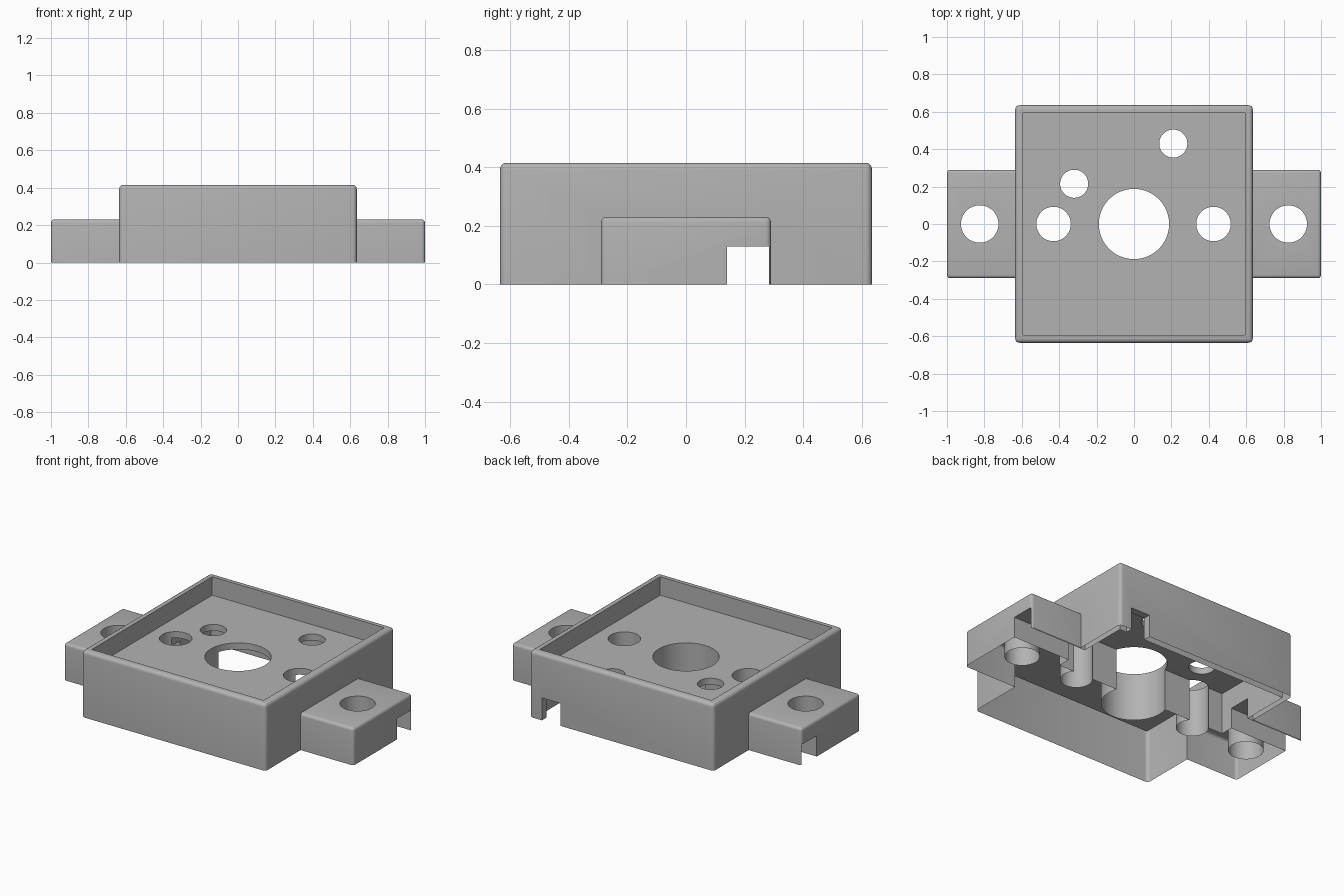
import bpy, bmesh
from mathutils import Vector

cube = bpy.data.objects.get("Cube")
if cube:
    bpy.data.objects.remove(cube, do_unlink=True)

grey = bpy.data.materials.new("plain_grey")
grey.use_nodes = True
colour = (0.45, 0.45, 0.45, 1)
grey.diffuse_color = colour
grey.node_tree.nodes["Principled BSDF"].inputs["Base Color"].default_value = colour


def make_object(name, bm):
    bmesh.ops.recalc_face_normals(bm, faces=bm.faces)
    mesh = bpy.data.meshes.new(name)
    bm.to_mesh(mesh)
    bm.free()
    obj = bpy.data.objects.new(name, mesh)
    bpy.context.collection.objects.link(obj)
    mesh.materials.append(grey)
    return obj


def box(name, x, y, z, round_edges=0):
    """Box from (min, max) ranges, rounded everywhere except at the base."""
    bm = bmesh.new()
    bmesh.ops.create_cube(bm, size=1)
    for v in bm.verts:
        v.co = Vector([r[0] if c < 0 else r[1] for c, r in zip(v.co, (x, y, z))])
    if round_edges:
        edges = [e for e in bm.edges if max(v.co.z for v in e.verts) > z[0] + 1e-4]
        bmesh.ops.bevel(bm, geom=edges, offset=round_edges, segments=4,
                        profile=0.5, affect='EDGES')
    return make_object(name, bm)


def peg(name, x, y, radius):
    bm = bmesh.new()
    bmesh.ops.create_cone(bm, cap_ends=True, segments=48, radius1=radius,
                          radius2=radius, depth=2)
    bmesh.ops.translate(bm, verts=bm.verts, vec=(x, y, 0))
    return make_object(name, bm)


def combine(target, tool, operation):
    tool.hide_render = True
    mod = target.modifiers.new(operation.lower(), 'BOOLEAN')
    mod.operation = operation
    mod.solver = 'EXACT'
    mod.object = tool
    bpy.context.view_layer.objects.active = target
    bpy.ops.object.modifier_apply(modifier=mod.name)
    bpy.data.objects.remove(tool, do_unlink=True)


# Square housing with a mounting ear on each side
half = 0.635
housing = box("switch_housing", (-half, half), (-half, half), (0, 0.415), 0.022)
for side in (-1, 1):
    span = sorted((side * 0.5, side))
    combine(housing, box("ear", span, (-0.29, 0.29), (0, 0.23), 0.018), 'UNION')

# Shallow tray in the top
combine(housing, box("tray", (-0.593, 0.593), (-0.593, 0.593), (0.3, 0.6)), 'DIFFERENCE')

# Socket pocket underneath, wire channel through both ears, exit at the back
combine(housing, box("pocket", (-0.6, 0.6), (0.06, 0.59), (-0.1, 0.26)), 'DIFFERENCE')
combine(housing, box("channel", (-1.1, 1.1), (0.14, 0.283), (-0.1, 0.13)), 'DIFFERENCE')
combine(housing, box("back_exit", (0.42, 0.55), (0.5, 0.8), (-0.1, 0.14)), 'DIFFERENCE')

# Through holes: centre post, side posts, pins and ear screws
for x, y, radius in ((0, 0, 0.188), (-0.43, 0, 0.092), (0.425, 0, 0.092),
                     (-0.32, 0.215, 0.075), (0.21, 0.43, 0.075),
                     (-0.825, 0, 0.1), (0.825, 0, 0.1)):
    combine(housing, peg("hole", x, y, radius), 'DIFFERENCE')

# The underside is open
bm = bmesh.new()
bm.from_mesh(housing.data)
base = [f for f in bm.faces if all(abs(v.co.z) < 1e-4 for v in f.verts)]
bmesh.ops.delete(bm, geom=base, context='FACES')
bm.to_mesh(housing.data)
bm.free()

bpy.ops.object.select_all(action='DESELECT')
housing.select_set(True)
bpy.context.view_layer.objects.active = housing
bpy.ops.object.shade_smooth_by_angle(angle=0.6)
